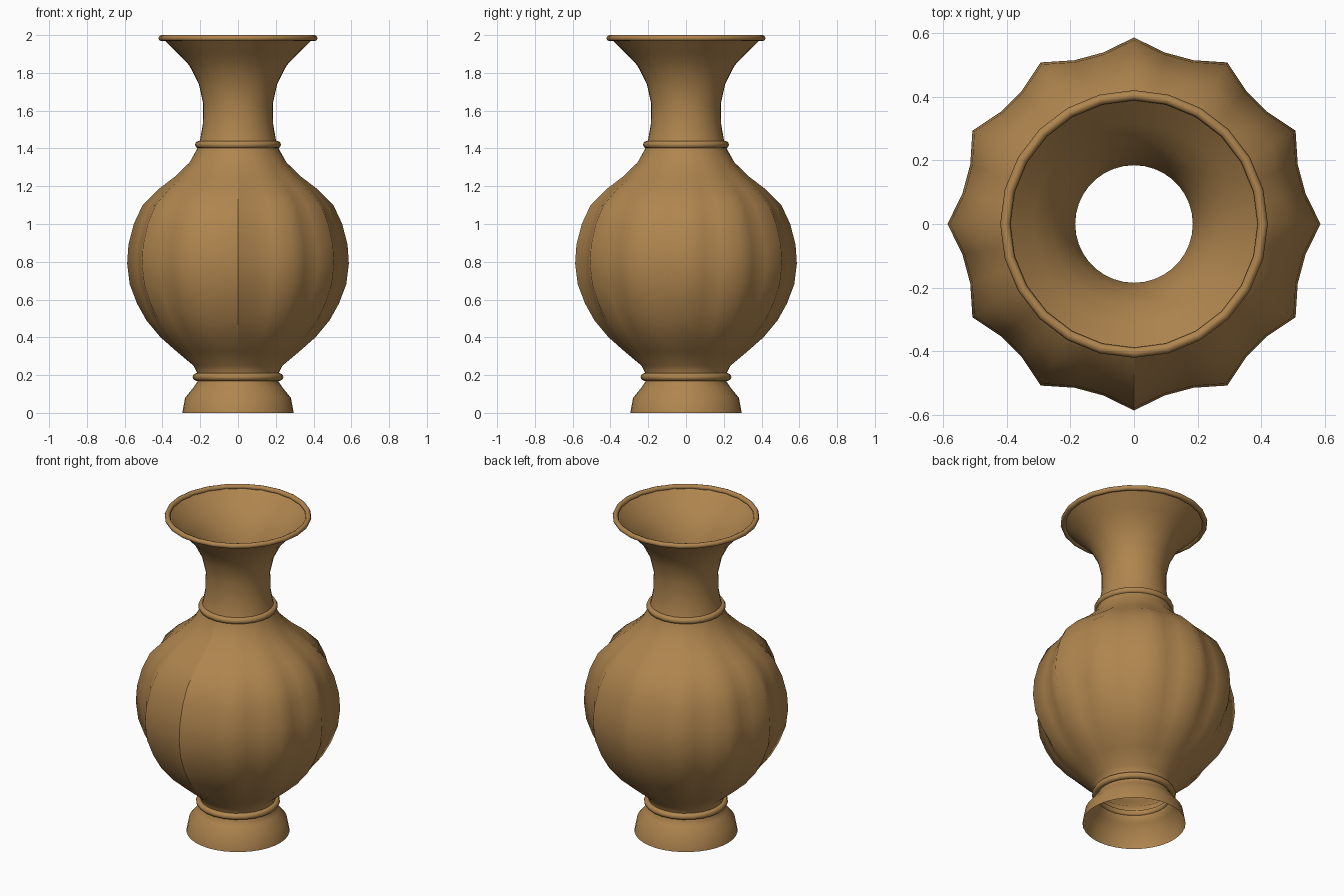
import bpy
import bmesh
import math

cube = bpy.data.objects.get("Cube")
if cube:
    bpy.data.objects.remove(cube)

# One warm bronze colour for the whole vase
bronze = bpy.data.materials.new("bronze")
bronze.use_nodes = True
COLOUR = (0.43, 0.235, 0.077, 1)
bronze.diffuse_color = COLOUR
bronze.node_tree.nodes["Principled BSDF"].inputs["Base Color"].default_value = COLOUR

SEGMENTS = 36
RIDGE_STEP = 3      # every third column is a ridge, giving twelve lobes
FLUTE_DEPTH = 0.066
FLUTE_LOW, FLUTE_HIGH = 0.25, 1.36


def flute(z):
    """Fluting depth: full around the belly, fading out at both ends."""
    t = (z - FLUTE_LOW) / (FLUTE_HIGH - FLUTE_LOW)
    if not 0 < t < 1:
        return 0
    return FLUTE_DEPTH * min(1, 1.25 * math.sin(math.pi * t))


def lathe(name, profile, fluted=False):
    """Spin an open (radius, height) profile around z."""
    bm = bmesh.new()
    rings = []
    for r, z in profile:
        ring = []
        for i in range(SEGMENTS):
            a = math.tau * i / SEGMENTS - math.pi / 2
            s = 1 - flute(z) if fluted and i % RIDGE_STEP else 1
            ring.append(bm.verts.new((r * s * math.cos(a), r * s * math.sin(a), z)))
        rings.append(ring)
    for low, high in zip(rings, rings[1:]):
        for i in range(SEGMENTS):
            j = (i + 1) % SEGMENTS
            bm.faces.new((low[i], low[j], high[j], high[i])).smooth = True
        # crisp seam down the front ridge of the belly
        if fluted and flute(low[0].co.z) > 0:
            bm.edges.get((low[0], high[0])).smooth = False
    mesh = bpy.data.meshes.new(name)
    bm.to_mesh(mesh)
    bm.free()
    mesh.materials.append(bronze)
    obj = bpy.data.objects.new(name, mesh)
    bpy.context.collection.objects.link(obj)
    return obj


def band(name, radius, z, thickness):
    """Rounded moulding around the vase."""
    bpy.ops.mesh.primitive_torus_add(
        major_radius=radius, minor_radius=thickness, location=(0, 0, z),
        rotation=(0, 0, math.pi / 2), major_segments=24, minor_segments=8)
    obj = bpy.context.object
    obj.name = name
    obj.data.materials.append(bronze)
    bpy.ops.object.shade_smooth()


# Open shell: flared foot, fluted belly, neck and trumpet mouth
lathe("vase_body", [
    (0.295, 0), (0.28, 0.08), (0.235, 0.135), (0.212, 0.17), (0.215, 0.21),
    (0.235, 0.25), (0.325, 0.325), (0.41, 0.4), (0.485, 0.49), (0.535, 0.58),
    (0.573, 0.68), (0.587, 0.79), (0.58, 0.89), (0.552, 1.0), (0.505, 1.1),
    (0.42, 1.185), (0.335, 1.25), (0.257, 1.325), (0.215, 1.4), (0.2, 1.45),
    (0.186, 1.53), (0.185, 1.64), (0.207, 1.74), (0.258, 1.84), (0.315, 1.9),
    (0.395, 1.98)], fluted=True)

# Mouldings at the foot, neck and lip
band("foot_band", 0.221, 0.19, 0.02)
band("neck_band", 0.208, 1.42, 0.02)
band("lip_band", 0.405, 1.984, 0.016)
